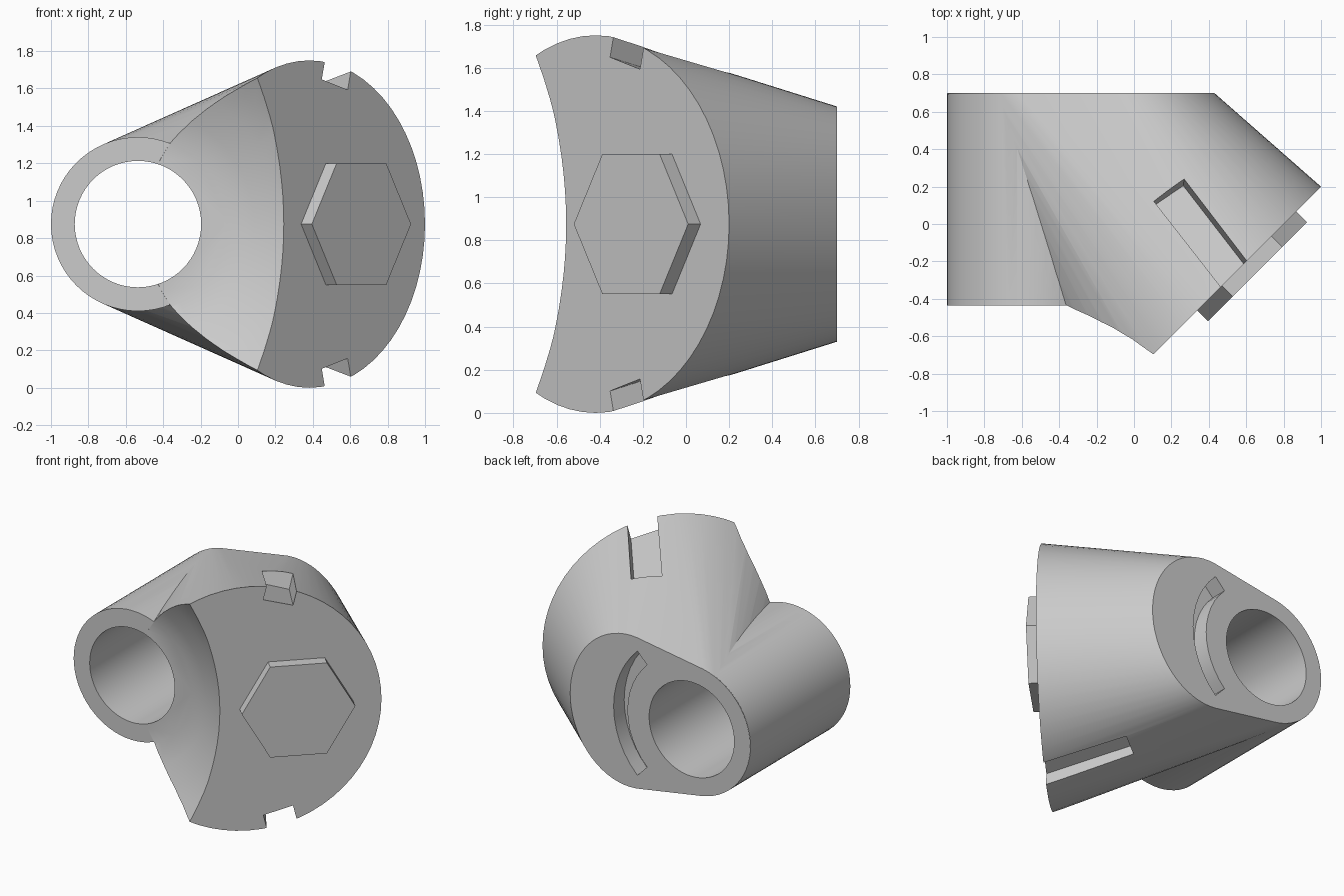
import bpy, bmesh, math
from mathutils import Vector, Matrix

if "Cube" in bpy.data.objects:
    bpy.data.objects.remove(bpy.data.objects["Cube"])

MID = 0.875                       # height of the symmetry plane
TUBE = (-0.535, MID)              # tube axis (x, z), runs along y
N = 64

grey = bpy.data.materials.new("mid_grey")
grey.diffuse_color = (0.6, 0.6, 0.6, 1)
grey.use_nodes = True
grey.node_tree.nodes["Principled BSDF"].inputs["Base Color"].default_value = grey.diffuse_color


def finish(name, bm):
    bmesh.ops.recalc_face_normals(bm, faces=bm.faces[:])
    me = bpy.data.meshes.new(name)
    bm.to_mesh(me)
    bm.free()
    me.materials.append(grey)
    ob = bpy.data.objects.new(name, me)
    bpy.context.collection.objects.link(ob)
    return ob


def loft(name, rings):
    """Closed solid through a list of equal-length point rings."""
    bm = bmesh.new()
    vs = [[bm.verts.new(p) for p in r] for r in rings]
    n = len(vs[0])
    for a, b in zip(vs, vs[1:]):
        for i in range(n):
            j = (i + 1) % n
            bm.faces.new((a[i], a[j], b[j], b[i]))
    bm.faces.new(vs[0])
    bm.faces.new(vs[-1])
    return finish(name, bm)


def ring_y(r, y, c=TUBE, rz=None, n=N):
    """Ring of points round an axis parallel to y."""
    rz = rz or r
    return [Vector((c[0] + r * math.cos(t), y, c[1] + rz * math.sin(t)))
            for t in (2 * math.pi * i / n for i in range(n))]


def ring_disc(r, centre, n):
    """Ring lying in the slanted disc plane."""
    u, w = Vector((1, 1, 0)).normalized(), Vector((0, 0, 1))
    return [Vector(centre) + u * r * math.cos(t) + w * r * math.sin(t)
            for t in (2 * math.pi * i / n for i in range(n))]


def boolean(target, tool, op):
    m = target.modifiers.new(op, 'BOOLEAN')
    m.operation, m.solver, m.object = op, 'EXACT', tool
    bpy.context.view_layer.objects.active = target
    bpy.ops.object.modifier_apply(modifier=m.name)
    bpy.data.objects.remove(tool, do_unlink=True)


# Body: hull between the slanted disc and the egg-shaped back face
bm = bmesh.new()
for p in (ring_disc(0.875, (0.381, -0.419, MID), N) + ring_y(0.465, 0.7)
          + ring_y(0.48, 0.7, (-0.05, MID), 0.545)):
    bm.verts.new(p)
res = bmesh.ops.convex_hull(bm, input=bm.verts[:])
junk = {g for g in res["geom_interior"] + res["geom_unused"]
        if isinstance(g, bmesh.types.BMVert)}
bmesh.ops.delete(bm, geom=list(junk), context='VERTS')
bmesh.ops.dissolve_limit(bm, angle_limit=0.002, verts=bm.verts[:], edges=bm.edges[:])
body = finish("body", bm)

# Tube along the side of the body
boolean(body, loft("tube", [ring_y(0.465, -0.436), ring_y(0.465, 0.696)]), 'UNION')

# Flared clearance in front of the tube
flare = [(0.475, -0.437), (0.62, -0.487), (0.77, -0.55), (0.89, -0.615),
         (1.0, -0.69), (1.5, -1.05), (1.5, -1.6)]
boolean(body, loft("flare_cutter", [ring_y(r, y) for r, y in flare]), 'DIFFERENCE')

# Bore through the tube
boolean(body, loft("bore_cutter", [ring_y(0.338, -1.2), ring_y(0.338, 1.2)]), 'DIFFERENCE')

# Curved slot in the back face
angles = [math.radians(-46 + 92 * i / 12) for i in range(13)]
arc = [(0.62, a) for a in angles] + [(0.51, a) for a in reversed(angles)]
boolean(body, loft("slot_cutter", [
    [(TUBE[0] + r * math.cos(a), y, MID + r * math.sin(a)) for r, a in arc]
    for y in (0.58, 0.9)]), 'DIFFERENCE')

# Key notches, top and bottom, opening on the disc
d = Vector((0.61, -0.79, 0.25)).normalized()
w = Vector((0.79, 0.61, -0.25))
w = (w - d * w.dot(d)).normalized()
up = d.cross(w)
floor = Vector((0.515, -0.28, 1.62))
for side in (1, -1):
    ends = []
    for s in (-0.56, 0.4):
        ring = [floor + d * s + w * a + up * b
                for a, b in ((-0.1, 0), (0.1, 0), (0.1, 0.4), (-0.1, 0.4))]
        ends.append([(p.x, p.y, MID + side * (p.z - MID)) for p in ring])
    boolean(body, loft("notch_cutter", ends), 'DIFFERENCE')

# Raised hexagon on the disc
hexagon = loft("hexagon_boss", [ring_disc(0.375, (0.585, -0.18, MID), 6),
                                ring_disc(0.375, (0.66, -0.255, MID), 6)])

# Smooth curved walls, keep edges sharp
for ob in (body, hexagon):
    bpy.ops.object.select_all(action='DESELECT')
    ob.select_set(True)
    bpy.context.view_layer.objects.active = ob
    bpy.ops.object.shade_smooth_by_angle(angle=math.radians(25))
